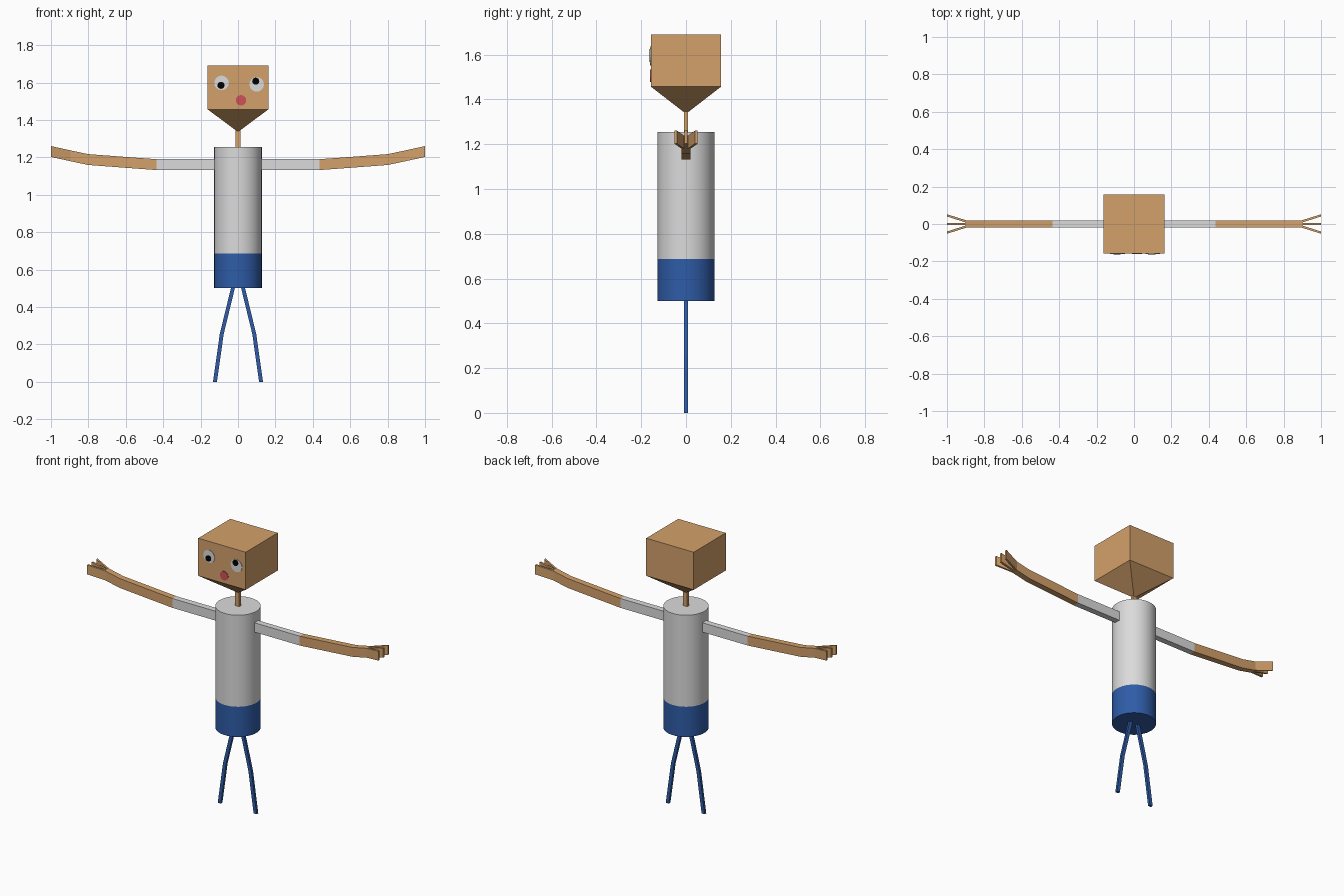
import bpy, bmesh, math

if "Cube" in bpy.data.objects:
    bpy.data.objects.remove(bpy.data.objects["Cube"])


def material(name, rgb):
    m = bpy.data.materials.new(name)
    m.diffuse_color = (*rgb, 1)
    m.use_nodes = True
    m.node_tree.nodes["Principled BSDF"].inputs["Base Color"].default_value = m.diffuse_color
    return m


SKIN = material("tan skin", (0.65, 0.355, 0.145))
WHITE = material("white cloth", (0.71, 0.71, 0.71))
BLUE = material("blue cloth", (0.028, 0.107, 0.39))
RED = material("red mouth", (0.61, 0.085, 0.095))
BLACK = material("black pupil", (0.0, 0.0, 0.0))


def loft(name, rings, mats, rule=None, smooth=False):
    """Join rings of points into a closed tube; rule(centre) picks the material."""
    bm = bmesh.new()
    loops = [[bm.verts.new(p) for p in ring] for ring in rings]
    n = len(loops[0])
    for a, b in zip(loops, loops[1:]):
        for i in range(n):
            j = (i + 1) % n
            bm.faces.new((a[i], a[j], b[j], b[i]))
    bm.faces.new(loops[0][::-1])
    bm.faces.new(loops[-1])
    bmesh.ops.recalc_face_normals(bm, faces=bm.faces)
    if rule:
        for f in bm.faces:
            f.material_index = rule(f.calc_center_median())
    me = bpy.data.meshes.new(name)
    bm.to_mesh(me)
    bm.free()
    for m in mats:
        me.materials.append(m)
    ob = bpy.data.objects.new(name, me)
    bpy.context.collection.objects.link(ob)
    if smooth:
        bpy.ops.object.select_all(action='DESELECT')
        ob.select_set(True)
        bpy.context.view_layer.objects.active = ob
        bpy.ops.object.shade_smooth_by_angle(angle=math.radians(35))
    return ob


def box_x(x, y, z, hy, hz):
    """Rectangle facing along x."""
    return [(x, y - hy, z - hz), (x, y + hy, z - hz), (x, y + hy, z + hz), (x, y - hy, z + hz)]


def box_z(x, y, z, hx, hy):
    """Rectangle facing along z."""
    return [(x - hx, y - hy, z), (x + hx, y - hy, z), (x + hx, y + hy, z), (x - hx, y + hy, z)]


def circle(n):
    return [(math.cos(2 * math.pi * i / n), math.sin(2 * math.pi * i / n)) for i in range(n)]


# Torso: shirt above, trousers below
loft("torso", [[(0.127 * c, 0.127 * s, z) for c, s in circle(48)] for z in (0.5, 0.687, 1.255)],
     [BLUE, WHITE], lambda c: int(c.z > 0.687), smooth=True)

# Neck, and head with a chin tapering to a point
loft("neck", [box_z(0, 0, z, 0.014, 0.008) for z in (1.25, 1.36)], [SKIN])
loft("head", [box_z(0, 0, 1.338, 0.003, 0.003), box_z(0, 0, 1.457, 0.163, 0.157),
              box_z(0, 0, 1.69, 0.163, 0.157)], [SKIN])


# Face plates
def disc(name, x, z, r, depth, mat):
    loft(name, [[(x + r * c, y, z + r * s) for c, s in circle(16)]
                for y in (-0.156, -0.157 - depth)], [mat])


for side, x, z, px, pz in (("left", -0.088, 1.598, -0.091, 1.585),
                           ("right", 0.1, 1.59, 0.095, 1.607)):
    disc(side + "_eye", x, z, 0.039, 0.003, WHITE)
    disc(side + "_pupil", px, pz, 0.019, 0.006, BLACK)
disc("mouth", 0.016, 1.505, 0.028, 0.003, RED)

for side, s in (("left", -1), ("right", 1)):
    # Arm with short sleeve, rising to the hand
    path = [(0.11, 1.161), (0.437, 1.161), (0.6, 1.173), (0.8, 1.188), (0.9, 1.209)]
    loft(side + "_arm", [box_x(s * x, 0, z, 0.019, 0.029) for x, z in path],
         [WHITE, SKIN], lambda c: int(abs(c.x) > 0.437))
    # Three flat fingers spreading out
    for name, y0, y1 in (("front", -0.013, -0.046), ("middle", 0, 0), ("back", 0.013, 0.046)):
        loft(f"{side}_{name}_finger", [box_x(s * 0.895, y0, 1.208, 0.006, 0.029),
                                       box_x(s * 1.0, y1, 1.231, 0.006, 0.029)], [SKIN])
    # Thin bent leg
    loft(side + "_leg", [box_z(s * x, 0, z, 0.0105, 0.008)
                         for x, z in ((0.025, 0.51), (0.087, 0.255), (0.123, 0.0))], [BLUE])
